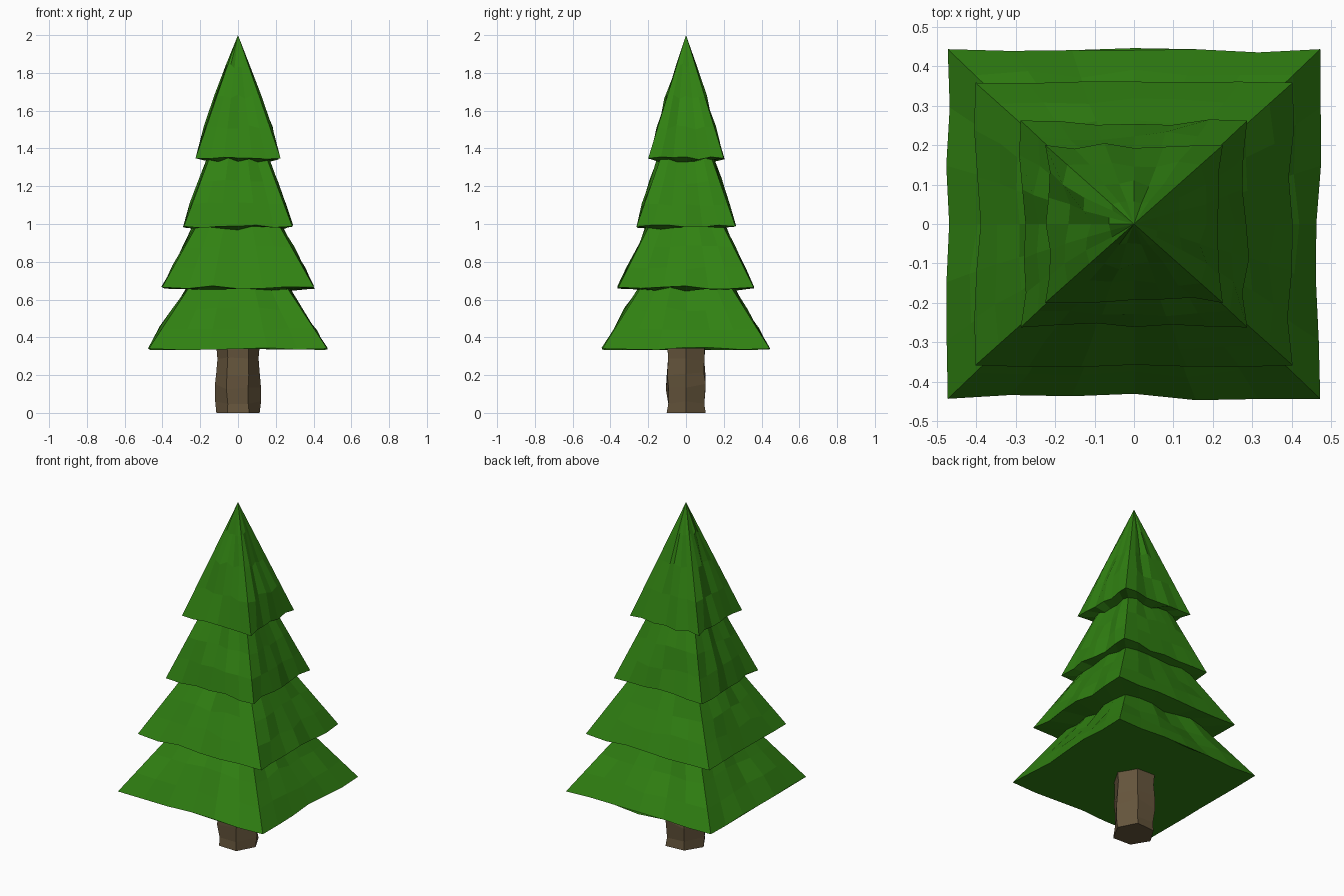
import bpy, math, random

if "Cube" in bpy.data.objects:
    bpy.data.objects.remove(bpy.data.objects["Cube"])
random.seed(4)

SEG = 6  # segments along each side of the square foliage


def material(name, color):
    m = bpy.data.materials.new(name)
    m.diffuse_color = (*color, 1)
    m.use_nodes = True
    m.node_tree.nodes["Principled BSDF"].inputs["Base Color"].default_value = m.diffuse_color
    return m


def loft(name, rings, mat, tip=None):
    """Skin equal-length rings, closed by a bottom cap and a tip or top cap."""
    n = len(rings[0])
    verts = [v for r in rings for v in r]
    faces = [tuple(reversed(range(n)))]
    for k in range(len(rings) - 1):
        a, b = k * n, (k + 1) * n
        faces += [(a + i, a + (i + 1) % n, b + (i + 1) % n, b + i) for i in range(n)]
    a = (len(rings) - 1) * n
    if tip:
        verts.append(tip)
        faces += [(a + i, a + (i + 1) % n, len(verts) - 1) for i in range(n)]
    else:
        faces.append(tuple(range(a, a + n)))
    me = bpy.data.meshes.new(name)
    me.from_pydata(verts, [], faces)
    me.materials.append(mat)
    ob = bpy.data.objects.new(name, me)
    bpy.context.collection.objects.link(ob)
    return ob


def square_ring(hx, hy, z, low, high, dz):
    """Rectangle with crisp corners and sides pushed in or out at random."""
    corners = [(-hx, -hy), (hx, -hy), (hx, hy), (-hx, hy)]
    normals = [(0, -1), (1, 0), (0, 1), (-1, 0)]
    pts = []
    for s in range(4):
        (x0, y0), (x1, y1) = corners[s], corners[(s + 1) % 4]
        for i in range(SEG):
            t = i / SEG
            d = random.uniform(low, high) if i else 0
            w = random.uniform(-dz, dz) if i else 0
            pts.append((x0 + (x1 - x0) * t + normals[s][0] * d,
                        y0 + (y1 - y0) * t + normals[s][1] * d, z + w))
    return pts


green = material("needles", (0.03, 0.22, 0.006))
brown = material("bark", (0.13, 0.09, 0.045))

# Foliage tiers: base z, base half x, half y, top z, top half x, half y
tiers = [
    (0.34, 0.472, 0.443, 0.655, 0.265, 0.245),
    (0.665, 0.402, 0.358, 0.98, 0.225, 0.20),
    (0.987, 0.287, 0.262, 1.34, 0.155, 0.138),
    (1.348, 0.225, 0.20, 2.0, 0.0, 0.0),
]
rings = []
for z0, x0, y0, z1, x1, y1 in tiers:
    steps = 4 if x1 == 0 else 3
    for k in range(steps + 1):
        t = k / steps
        if x1 == 0 and k == steps:
            break  # the tip closes the last tier
        mix = lambda a, b: a + (b - a) * t
        low, high = (-0.014, 0.005) if k == 0 else (-0.008, 0.016)
        if x1 == 0 and k == 3:
            low, high = -0.003, 0.008
        rings.append(square_ring(mix(x0, x1), mix(y0, y1), mix(z0, z1), low, high,
                                 0.008 if k == 0 else 0.012))
loft("foliage", rings, green, tip=(0, 0, 2.0))

# Hexagonal trunk, slightly uneven
trunk = []
for z in (0, 0.05, 0.14, 0.21, 0.28, 0.37):
    ring = []
    for i in range(6):
        a = math.radians(60 * i)
        r = 0.116 + random.uniform(-0.009, 0.007)
        ring.append((r * math.cos(a), r * math.sin(a),
                     z + (random.uniform(-0.015, 0.015) if z else 0)))
    trunk.append(ring)
loft("trunk", trunk, brown)
